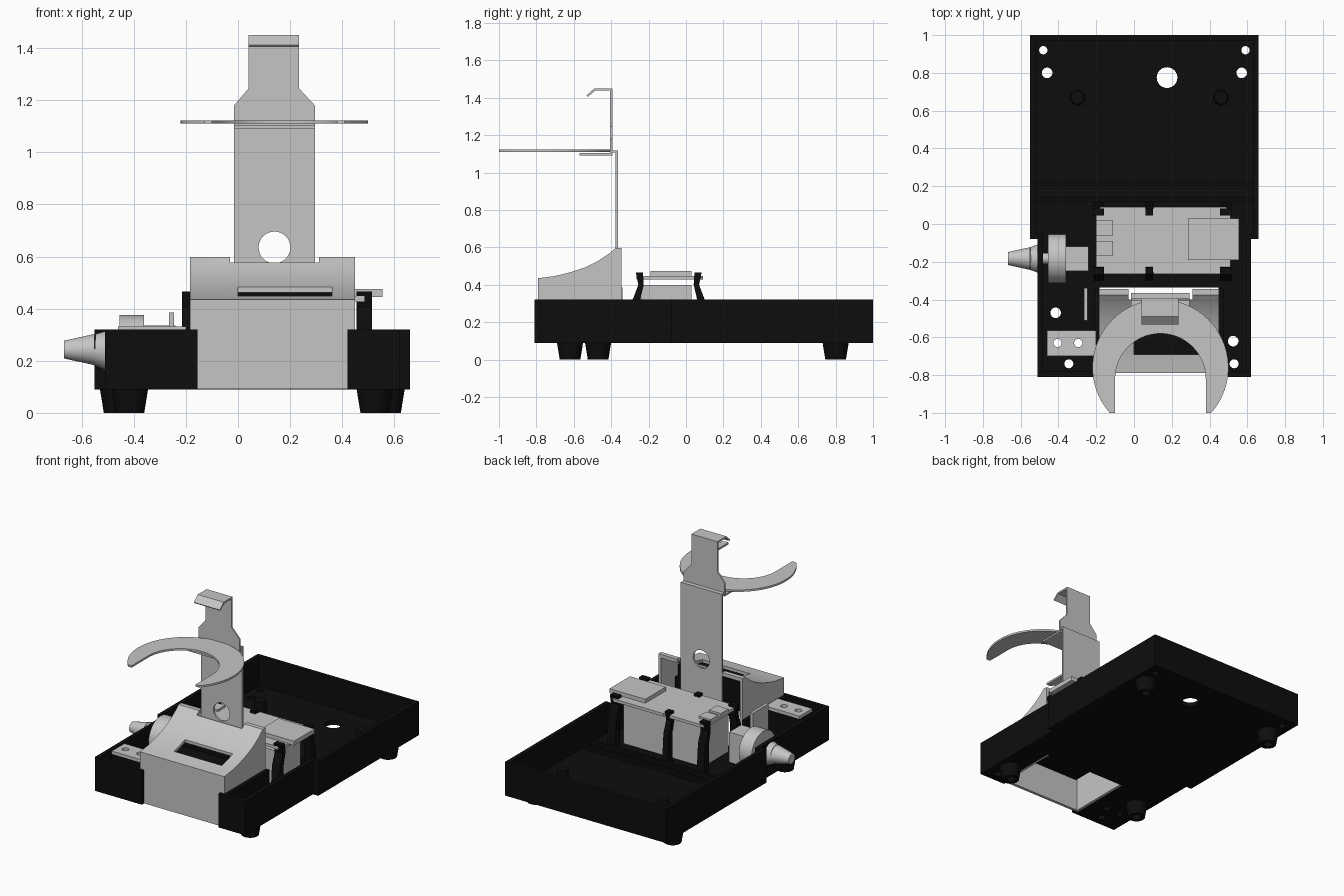
import bpy, bmesh, math
from mathutils import Vector

if "Cube" in bpy.data.objects:
    bpy.data.objects.remove(bpy.data.objects["Cube"])


def material(name, col):
    m = bpy.data.materials.new(name)
    m.diffuse_color = (*col, 1)
    m.use_nodes = True
    m.node_tree.nodes["Principled BSDF"].inputs["Base Color"].default_value = m.diffuse_color
    return m


BLACK = material("black plastic", (0.004, 0.004, 0.004))
GREY = material("light grey", (0.56, 0.56, 0.56))


def prism(name, pts, axis, a, b, mat):
    """Extrude a 2D outline along an axis from a to b."""
    put = {"x": lambda p, t: (t, p[0], p[1]),
           "y": lambda p, t: (p[0], t, p[1]),
           "z": lambda p, t: (p[0], p[1], t)}[axis]
    bm = bmesh.new()
    lo = [bm.verts.new(put(p, a)) for p in pts]
    hi = [bm.verts.new(put(p, b)) for p in pts]
    n = len(pts)
    bm.faces.new(lo)
    bm.faces.new(hi)
    for i in range(n):
        j = (i + 1) % n
        bm.faces.new((lo[i], lo[j], hi[j], hi[i]))
    bmesh.ops.recalc_face_normals(bm, faces=bm.faces)
    me = bpy.data.meshes.new(name)
    bm.to_mesh(me)
    bm.free()
    me.materials.append(mat)
    ob = bpy.data.objects.new(name, me)
    bpy.context.collection.objects.link(ob)
    return ob


def box(name, x0, x1, y0, y1, z0, z1, mat):
    return prism(name, [(x0, y0), (x1, y0), (x1, y1), (x0, y1)], "z", z0, z1, mat)


def circle(cx, cy, r, n=32):
    return [(cx + r * math.cos(2 * math.pi * i / n),
             cy + r * math.sin(2 * math.pi * i / n)) for i in range(n)]


def cone(name, start, end, r1, r2, mat):
    a, b = Vector(start), Vector(end)
    bm = bmesh.new()
    bmesh.ops.create_cone(bm, cap_ends=True, segments=32, radius1=r1, radius2=r2,
                          depth=(b - a).length)
    rot = (b - a).to_track_quat("Z", "Y").to_matrix()
    for v in bm.verts:
        v.co = rot @ v.co + (a + b) / 2
    me = bpy.data.meshes.new(name)
    bm.to_mesh(me)
    bm.free()
    me.materials.append(mat)
    ob = bpy.data.objects.new(name, me)
    bpy.context.collection.objects.link(ob)
    return ob


def cut(ob, cutter):
    """Subtract the cutter and throw it away."""
    mod = ob.modifiers.new("cut", "BOOLEAN")
    mod.operation, mod.solver, mod.object = "DIFFERENCE", "EXACT", cutter
    dg = bpy.context.evaluated_depsgraph_get()
    me = bpy.data.meshes.new_from_object(ob.evaluated_get(dg))
    ob.modifiers.clear()
    ob.data = me
    bpy.data.objects.remove(cutter)


def drill(ob, x, y, r):
    cut(ob, prism("drill", circle(x, y, r, 24), "z", -0.1, 0.5, BLACK))


# tray: stepped outline, hollow, open top
def stepped(w):
    return [(-.51 + w, -.81 + w), (.62 - w, -.81 + w), (.62 - w, -.08 + w), (.66 - w, -.08 + w),
            (.66 - w, 1 - w), (-.55 + w, 1 - w), (-.55 + w, -.08 + w), (-.51 + w, -.08 + w)]


tray = prism("tray", stepped(0), "z", .09, .32, BLACK)
cut(tray, prism("hollow", stepped(.028), "z", .12, .5, BLACK))
cut(tray, box("front_gap", -.155, .42, -.9, -.75, 0, .5, BLACK))
cut(tray, box("floor_gap", -.183, .448, -.785, -.335, 0, .5, BLACK))
HOLES = [(.175, .775, .055), (-.46, .8, .028), (.57, .8, .028), (-.48, .92, .022),
         (.59, .92, .022), (-.415, -.47, .028), (.525, -.62, .028), (-.345, -.74, .024),
         (.53, -.74, .024), (-.405, -.63, .022), (-.295, -.63, .022)]
for h in HOLES:
    drill(tray, *h)

# walls beside the housing, floor ribs and screw bosses
for i, x in enumerate((-.21, .45)):
    box(f"inner_wall_{i}", x, x + .025, -.79, -.34, .1, .318, BLACK)
for i, y in enumerate((.12, .2)):
    box(f"floor_rib_{i}", -.52, .63, y, y + .02, .11, .15, BLACK)
for i, x in enumerate((-.3, .46)):
    cone(f"boss_{i}", (x, .67, .11), (x, .67, .2), .04, .035, BLACK)

# feet with screw holes
for i, (x, y) in enumerate(((-.46, .8), (.57, .8), (-.415, -.47), (.525, -.62))):
    foot = cone(f"foot_{i}", (x, y, 0), (x, y, .092), .055, .07, BLACK)
    drill(foot, x, y, .028)

# front housing: curved-top shell, open below and behind
top = [(-.79, .435), (-.7, .447), (-.62, .466), (-.54, .493), (-.47, .527), (-.41, .568),
       (-.375, .598), (-.345, .598)]
housing = prism("housing", [(-.345, .092), (-.79, .092)] + top, "x", -.185, .45, GREY)
inner = [(-.77, .415), (-.7, .427), (-.62, .446), (-.54, .473), (-.47, .507), (-.41, .545),
         (-.38, .573), (-.3, .573)]
cut(housing, prism("void", [(-.3, 0), (-.77, 0)] + inner, "x", -.165, .43, GREY))
cut(housing, box("window", 0, .36, -.69, -.57, .38, .7, GREY))
cut(housing, box("stand_notch", -.03, .31, -.4, -.3, .5, .7, GREY))
box("housing_core", -.14, .41, -.75, -.47, .3, .405, BLACK)
box("housing_screen", -.14, .41, -.52, -.5, .4, .478, BLACK)

# upright stand with round hole
stand = box("stand", -.015, .295, -.377, -.364, .13, 1.118, GREY)
cut(stand, prism("stand_hole", circle(.14, .635, .061), "y", -.5, -.2, GREY))
box("stand_bridge", -.015, .295, -.405, -.364, 1.108, 1.118, GREY)

# C-shaped cradle ring
a0 = math.asin(.24 / .36)
arms = [(.14 + .36 * math.cos(t), -.76 + .36 * math.sin(t)) for t in
        [-a0 + (math.pi + 2 * a0) * i / 48 for i in range(49)]]
bore = [(.14 - .24 * math.cos(t), -.82 + .24 * math.sin(t)) for t in
        [math.pi * i / 32 for i in range(33)]]
prism("cradle_ring", arms + [(-.1, -1)] + bore + [(.38, -1)], "z", 1.11, 1.123, GREY)

# upper clip: plate, hook and flange
prism("clip_plate", [(-.015, 1.092), (.295, 1.092), (.295, 1.18), (.235, 1.245), (.235, 1.45),
                     (.04, 1.45), (.04, 1.245), (-.015, 1.18)], "y", -.405, -.394, GREY)
prism("clip_hook", [(-.395, 1.45), (-.49, 1.45), (-.532, 1.413), (-.525, 1.405), (-.485, 1.438),
                    (-.395, 1.438)], "x", .04, .235, GREY)
box("clip_flange", -.015, .295, -.57, -.394, 1.092, 1.104, GREY)

# circuit board with notched, chamfered outline
edge = [(-.2, -.24), (-.175, -.265), (.06, -.265), (.065, -.25), (.1, -.25), (.105, -.265),
        (.485, -.265), (.51, -.24)]
board = edge + [(x, -.175 - y) for x, y in reversed(edge)]
prism("board", board, "z", .428, .448, GREY)
box("board_connector", .285, .555, -.19, .03, .445, .475, GREY)
for i, y in enumerate((-.17, -.06)):
    box(f"board_port_{i}", -.2, -.11, y, y + .08, .445, .462, GREY)
box("battery_block", -.15, .45, -.24, .03, .13, .4, GREY)

# black clips holding the board, mirrored front to back
claw = [(-.3, .11), (-.285, .32), (-.255, .4), (-.268, .465), (-.23, .465), (-.226, .4),
        (-.245, .32), (-.245, .11)]
for i, (x0, x1) in enumerate(((-.215, -.16), (.06, .1), (.455, .515))):
    prism(f"claw_front_{i}", claw, "x", x0, x1, BLACK)
    prism(f"claw_back_{i}", [(-.185 - y, z) for y, z in claw], "x", x0, x1, BLACK)

# side knob, wheel and its block
cone("knob_flare", (-.5, -.183, .24), (-.55, -.183, .243), .078, .06, GREY)
cone("knob", (-.55, -.183, .243), (-.668, -.183, .243), .06, .034, GREY)
cone("knob_shaft", (-.51, -.183, .243), (-.45, -.183, .243), .03, .03, GREY)
cone("wheel", (-.455, -.183, .245), (-.36, -.183, .245), .13, .13, GREY)
box("wheel_block", -.36, -.24, -.25, -.12, .13, .335, GREY)

# bracket, its support and the small upright plate
bracket = box("bracket", -.46, -.2, -.7, -.565, .312, .332, GREY)
support = box("bracket_support", -.46, -.21, -.7, -.565, .1, .312, BLACK)
for ob in (bracket, support):
    for x in (-.405, -.295):
        drill(ob, x, -.63, .022)
box("upright_plate", -.265, -.245, -.51, -.34, .15, .385, GREY)

# smooth round parts, keep edges sharp
for ob in bpy.context.collection.objects:
    ob.select_set(True)
    bpy.context.view_layer.objects.active = ob
bpy.ops.object.shade_smooth_by_angle(angle=math.radians(30))
